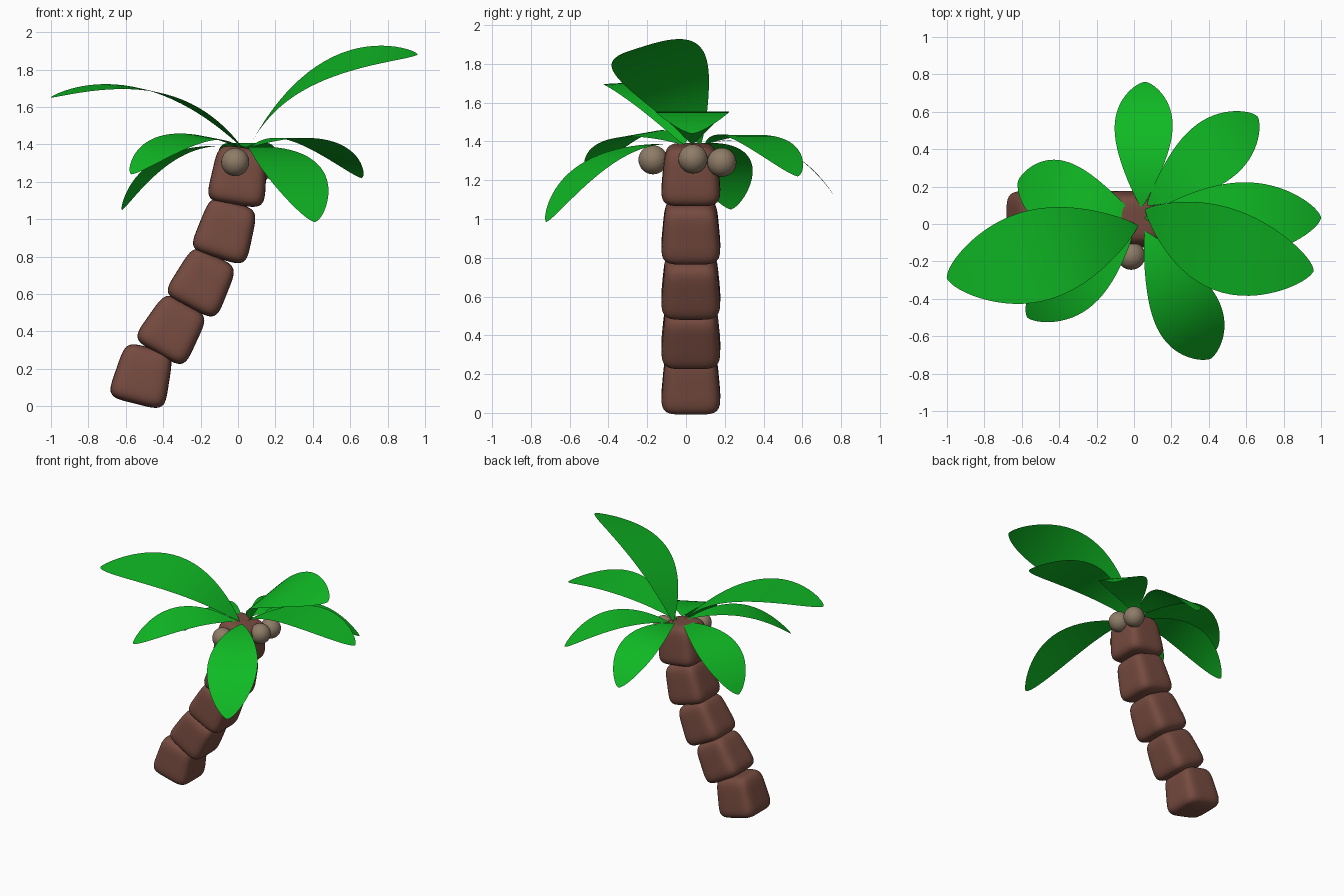
import bpy, bmesh, math
from mathutils import Vector, Matrix

if "Cube" in bpy.data.objects:
    bpy.data.objects.remove(bpy.data.objects["Cube"])


def material(name, rgb):
    m = bpy.data.materials.new(name)
    m.diffuse_color = (*rgb, 1.0)
    m.use_nodes = True
    m.node_tree.nodes["Principled BSDF"].inputs["Base Color"].default_value = m.diffuse_color
    return m


BARK = material("bark brown", (0.18, 0.07, 0.05))
GREEN = material("leaf green", (0.005, 0.49, 0.018))
NUT = material("coconut tan", (0.27, 0.20, 0.135))


def finish(bm, name, mat):
    for f in bm.faces:
        f.smooth = True
    me = bpy.data.meshes.new(name)
    bm.to_mesh(me)
    bm.free()
    me.materials.append(mat)
    ob = bpy.data.objects.new(name, me)
    bpy.context.collection.objects.link(ob)
    return ob


# Trunk block: rounded, slightly tapered cube leaning about y
def trunk_block(name, x, z, lean):
    bm = bmesh.new()
    bmesh.ops.create_cube(bm, size=2)
    bmesh.ops.subdivide_edges(bm, edges=bm.edges[:], cuts=15, use_grid_fill=True)
    n = 5.0
    for v in bm.verts:
        p = v.co
        p = p / (abs(p.x) ** n + abs(p.y) ** n + abs(p.z) ** n) ** (1 / n)
        taper = 0.94 - 0.09 * p.z
        v.co = Vector((p.x * taper * 0.155, p.y * taper * 0.155, p.z * 0.155))
    m = Matrix.Translation((x, 0.025, z)) @ Matrix.Rotation(math.radians(lean), 4, 'Y')
    bmesh.ops.transform(bm, matrix=m, verts=bm.verts)
    finish(bm, name, BARK)


for i, (x, z, lean) in enumerate([(-0.51, 0.163, 14), (-0.35, 0.413, 30),
                                  (-0.19, 0.665, 27), (-0.065, 0.94, 17),
                                  (0.005, 1.23, 8)]):
    trunk_block(f"trunk_block_{i + 1}", x, z, lean)

# Coconuts under the crown
for i, p in enumerate([(-0.015, -0.17, 1.305), (0.17, 0.036, 1.31), (0.155, 0.185, 1.292)]):
    bm = bmesh.new()
    bmesh.ops.create_uvsphere(bm, u_segments=32, v_segments=16, radius=0.075,
                              matrix=Matrix.Translation(p))
    finish(bm, f"coconut_{i + 1}", NUT)


# Leaf: thin sheet arched along its chord, flat across
def leaf(name, base, tip, side, width, sag):
    base, tip, side = Vector(base), Vector(tip), Vector(side)
    chord = tip - base
    c = chord.normalized()
    side = (side - c * side.dot(c)).normalized()
    up = c.cross(side)
    if up.z < 0:
        up, side = -up, -side
    bm = bmesh.new()
    rows, steps = [], 32
    for k in range(steps + 1):
        t = (1 - math.cos(math.pi * k / steps)) / 2
        w = max(abs(math.sin(math.pi * t ** 1.25)) ** 0.65, 0.02) * width / 2
        mid = base + chord * t + up * (sag * 4 * t * (1 - t))
        rows.append([bm.verts.new(mid + side * w * s) for s in (-1, 0, 1)])
    for a, b in zip(rows, rows[1:]):
        for j in range(2):
            bm.faces.new((a[j], b[j], b[j + 1], a[j + 1]))
    finish(bm, name, GREEN)


# name, base, tip, side direction, width, arch height
leaf("leaf_back", (0.04, 0.09, 1.385), (0.06, 0.76, 1.125), (1, 0, 0), 0.31, 0.125)
leaf("leaf_back_right", (0.07, 0.10, 1.385), (0.66, 0.575, 1.22), (-0.22, 0.27, 0), 0.34, 0.12)
leaf("leaf_right", (0.06, 0.033, 1.385), (1.0, 0.033, 1.44), (0, 1, 0), 0.38, 0.14)
leaf("leaf_right_high", (0.06, 0.075, 1.385), (0.96, -0.25, 1.88), (0.09, 0.46, 0.15), 0.47, 0.17)
leaf("leaf_front", (0.06, -0.04, 1.385), (0.41, -0.72, 0.985), (0.3, 0.154, 0), 0.36, 0.13)
leaf("leaf_front_left", (0.0, -0.02, 1.385), (-0.57, -0.50, 1.24), (0.5, -0.57, -0.1), 0.32, 0.12)
leaf("leaf_left_high", (0.02, -0.01, 1.385), (-1.0, -0.29, 1.65), (-0.13, 0.5, 0.03), 0.49, 0.17)
leaf("leaf_back_left", (0.0, 0.04, 1.385), (-0.62, 0.23, 1.05), (0.104, 0.34, 0), 0.35, 0.125)
